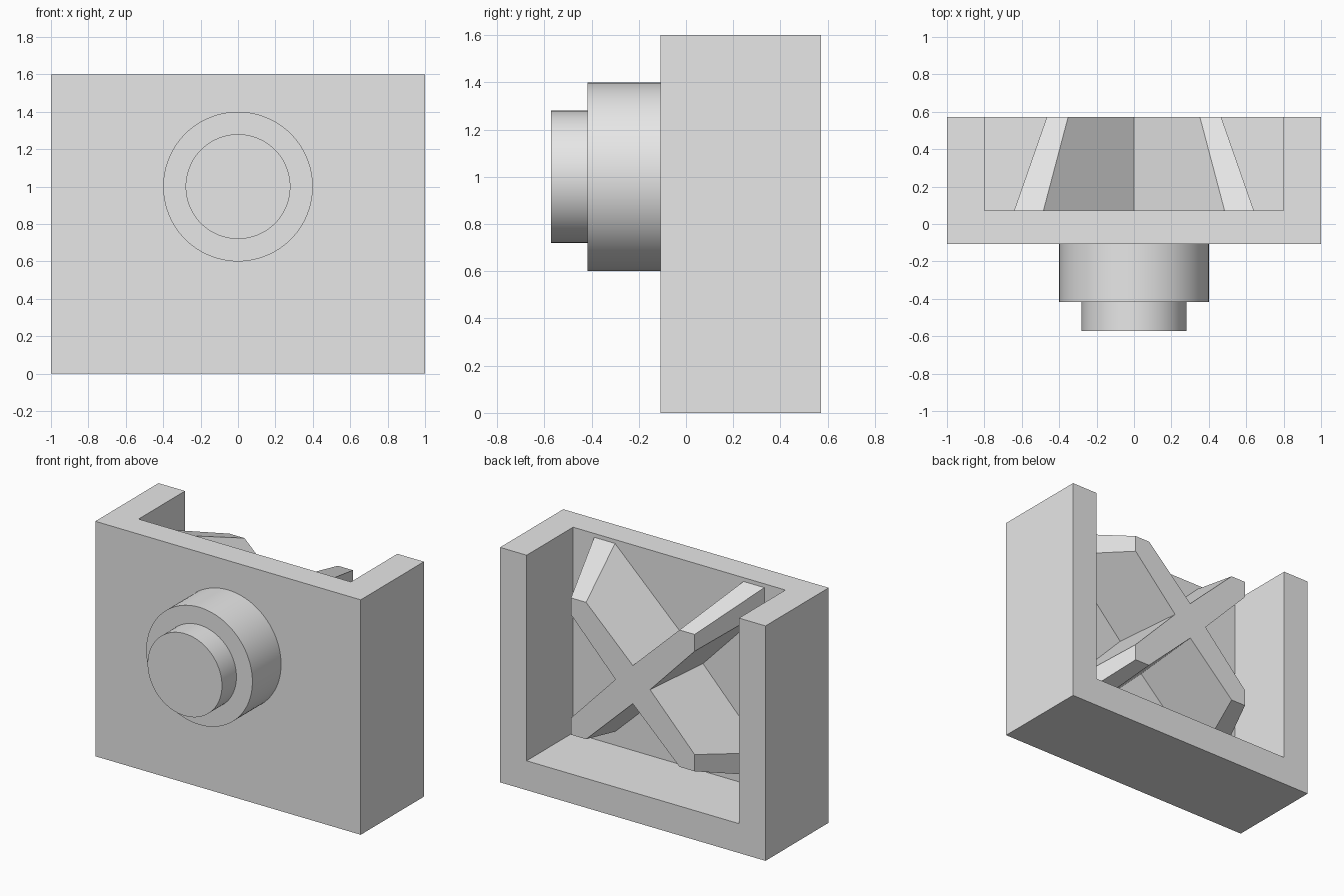
import bpy
import bmesh
from math import pi
from mathutils import Matrix, Vector

if "Cube" in bpy.data.objects:
    bpy.data.objects.remove(bpy.data.objects["Cube"], do_unlink=True)

grey = bpy.data.materials.new("plain grey")
grey.use_nodes = True
grey.diffuse_color = (0.8, 0.8, 0.8, 1)
grey.node_tree.nodes["Principled BSDF"].inputs["Base Color"].default_value = (0.8, 0.8, 0.8, 1)

# Depth stations from the front of the boss to the open back
BOSS_TIP, BOSS_STEP, PLATE_FRONT, PLATE_BACK, BACK = -0.5725, -0.4165, -0.1075, 0.0725, 0.5725


def add_object(name, bm):
    bmesh.ops.recalc_face_normals(bm, faces=bm.faces)
    mesh = bpy.data.meshes.new(name)
    bm.to_mesh(mesh)
    bm.free()
    mesh.materials.append(grey)
    obj = bpy.data.objects.new(name, mesh)
    bpy.context.collection.objects.link(obj)
    return obj


def box(name, low, high):
    low, high = Vector(low), Vector(high)
    bm = bmesh.new()
    place = Matrix.Translation((low + high) / 2) @ Matrix.Diagonal((*(high - low), 1))
    bmesh.ops.create_cube(bm, size=1, matrix=place)
    return add_object(name, bm)


def disc(name, radius, y0, y1, z):
    bm = bmesh.new()
    place = Matrix.Translation((0, (y0 + y1) / 2, z)) @ Matrix.Rotation(pi / 2, 4, "X")
    bmesh.ops.create_cone(bm, cap_ends=True, segments=96, radius1=radius,
                          radius2=radius, depth=y1 - y0, matrix=place)
    obj = add_object(name, bm)
    bpy.ops.object.select_all(action="DESELECT")
    obj.select_set(True)
    bpy.context.view_layer.objects.active = obj
    bpy.ops.object.shade_smooth_by_angle(angle=pi / 6)
    return obj


# Housing: a block with a pocket open at the back and the top
housing = box("housing", (-1, PLATE_FRONT, 0), (1, BACK, 1.6))
cutter = box("pocket_cutter", (-0.8, PLATE_BACK, 0.2), (0.8, BACK + 1, 2.6))
cutter.hide_render = True
cutter.hide_viewport = True
cut = housing.modifiers.new("pocket", "BOOLEAN")
cut.operation = "DIFFERENCE"
cut.solver = "EXACT"
cut.object = cutter

# Stepped round boss on the front
disc("boss_base", 0.4, BOSS_STEP, PLATE_FRONT, 1.0)
disc("boss_tip", 0.28, BOSS_TIP, BOSS_STEP, 1.0)

# Tapered cross brace inside the pocket: one arm outline turned four times
arm = [(0, 0.13), (0.352, 0.466), (0.466, 0.466), (0.466, 0.352)]
outline = [Matrix.Rotation(-k * pi / 2, 2) @ Vector(p) for k in range(4) for p in arm]
bm = bmesh.new()
rings = []
for y, scale in ((BACK, 1), (PLATE_BACK, 1.375)):
    rings.append([bm.verts.new((p.x * scale, y, 0.933 + p.y * scale)) for p in outline])
    bm.faces.new(rings[-1])
count = len(outline)
for i in range(count):
    j = (i + 1) % count
    bm.faces.new((rings[0][i], rings[0][j], rings[1][j], rings[1][i]))
add_object("cross_brace", bm)
